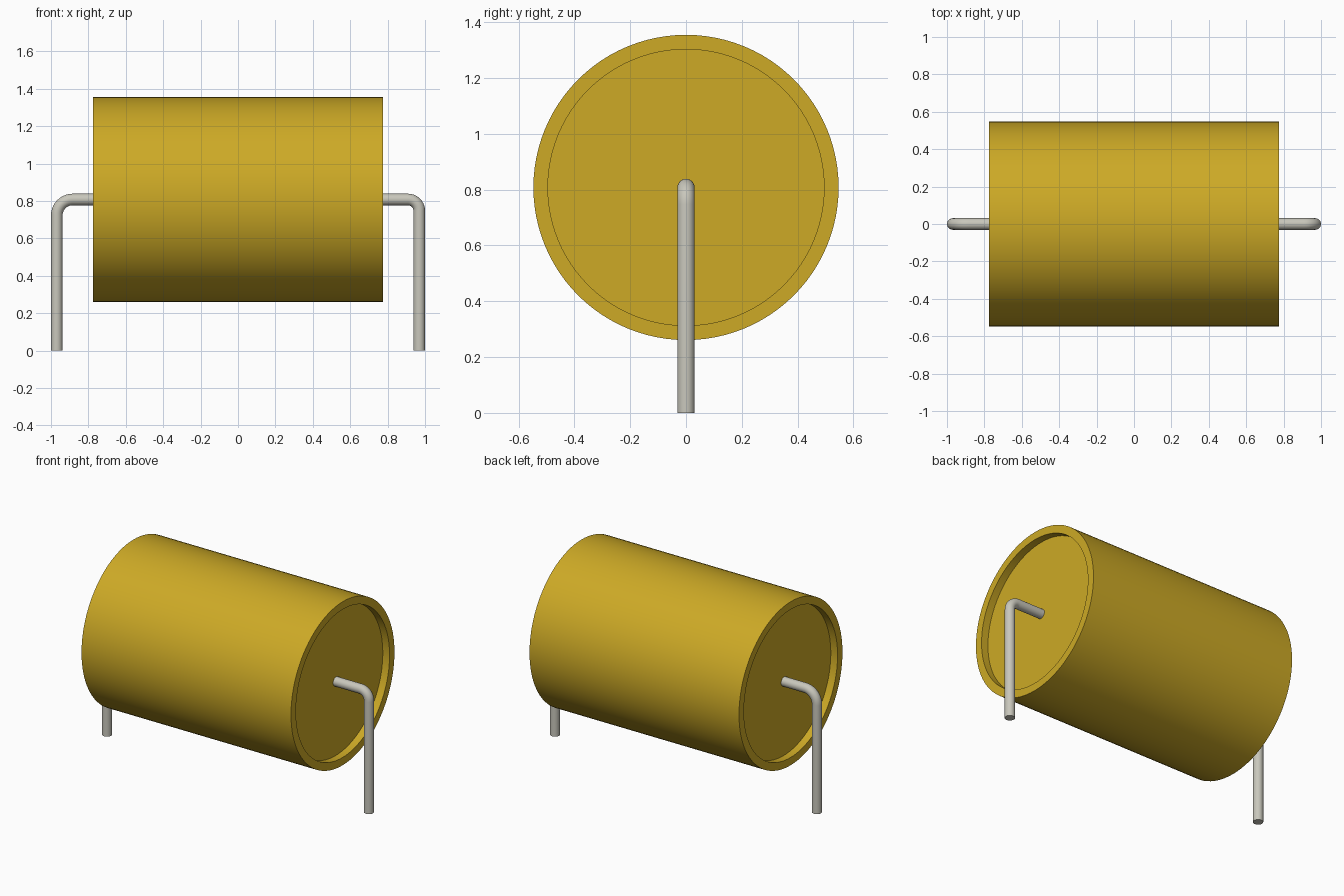
import bpy
import bmesh
import math
from mathutils import Matrix, Vector

cube = bpy.data.objects.get("Cube")
if cube:
    bpy.data.objects.remove(cube, do_unlink=True)

AXIS_Z = 0.808
HALF_LENGTH = 0.775
RADIUS = 0.547
RECESS_RADIUS = 0.495
RECESS_DEPTH = 0.05
WIRE_RADIUS = 0.031
LEG_X = 0.969


def make_material(name, colour, roughness):
    mat = bpy.data.materials.new(name)
    mat.use_nodes = True
    bsdf = mat.node_tree.nodes["Principled BSDF"]
    bsdf.inputs["Base Color"].default_value = colour
    bsdf.inputs["Roughness"].default_value = roughness
    mat.diffuse_color = colour
    return mat


def finish(name, bm, mat):
    bmesh.ops.recalc_face_normals(bm, faces=bm.faces)
    mesh = bpy.data.meshes.new(name)
    bm.to_mesh(mesh)
    bm.free()
    mesh.materials.append(mat)
    obj = bpy.data.objects.new(name, mesh)
    bpy.context.collection.objects.link(obj)
    bpy.ops.object.select_all(action="DESELECT")
    obj.select_set(True)
    bpy.context.view_layer.objects.active = obj
    bpy.ops.object.shade_smooth_by_angle(angle=math.radians(35))
    return obj


def skin(bm, rings):
    """Bridge consecutive rings with quads and cap both ends."""
    for a, b in zip(rings, rings[1:]):
        for i in range(len(a)):
            j = (i + 1) % len(a)
            bm.faces.new((a[i], a[j], b[j], b[i]))
    bm.faces.new(rings[0])
    bm.faces.new(rings[-1])


def make_ring(bm, centre, radius, side, up, count):
    ring = []
    for i in range(count):
        t = math.tau * i / count
        ring.append(bm.verts.new(centre + radius * (math.cos(t) * side + math.sin(t) * up)))
    return ring


def make_body(mat):
    # Lathed casing with a shallow recess in each end
    floor = HALF_LENGTH - RECESS_DEPTH
    half = [(floor, RECESS_RADIUS), (HALF_LENGTH, RECESS_RADIUS), (HALF_LENGTH, RADIUS)]
    profile = [(-x, r) for x, r in half] + half[::-1]
    bm = bmesh.new()
    rings = [make_ring(bm, Vector((x, 0, AXIS_Z)), r, Vector((0, 1, 0)), Vector((0, 0, 1)), 96)
             for x, r in profile]
    skin(bm, rings)
    return finish("capacitor_body", bm, mat)


def make_lead(name, sign, bend, mat):
    # Round wire leaving the end face and bending down to the ground
    path = [(Vector((HALF_LENGTH - RECESS_DEPTH - 0.02, 0, AXIS_Z)), 0.0)]
    steps = 10
    for i in range(steps + 1):
        a = math.pi / 2 * i / steps
        path.append((Vector((LEG_X - bend + bend * math.sin(a), 0,
                             AXIS_Z - bend + bend * math.cos(a))), a))
    path.append((Vector((LEG_X, 0, 0)), math.pi / 2))
    bm = bmesh.new()
    rings = [make_ring(bm, p, WIRE_RADIUS, Vector((0, 1, 0)),
                       Vector((math.sin(a), 0, math.cos(a))), 24) for p, a in path]
    skin(bm, rings)
    bmesh.ops.transform(bm, matrix=Matrix.Diagonal((sign, 1, 1, 1)), verts=bm.verts)
    return finish(name, bm, mat)


yellow = make_material("mustard yellow", (0.61, 0.40, 0.019, 1), 0.5)
metal = make_material("light grey metal", (0.58, 0.57, 0.50, 1), 0.5)

make_body(yellow)
make_lead("left_lead", 1, 0.06, metal)
make_lead("right_lead", -1, 0.085, metal)
